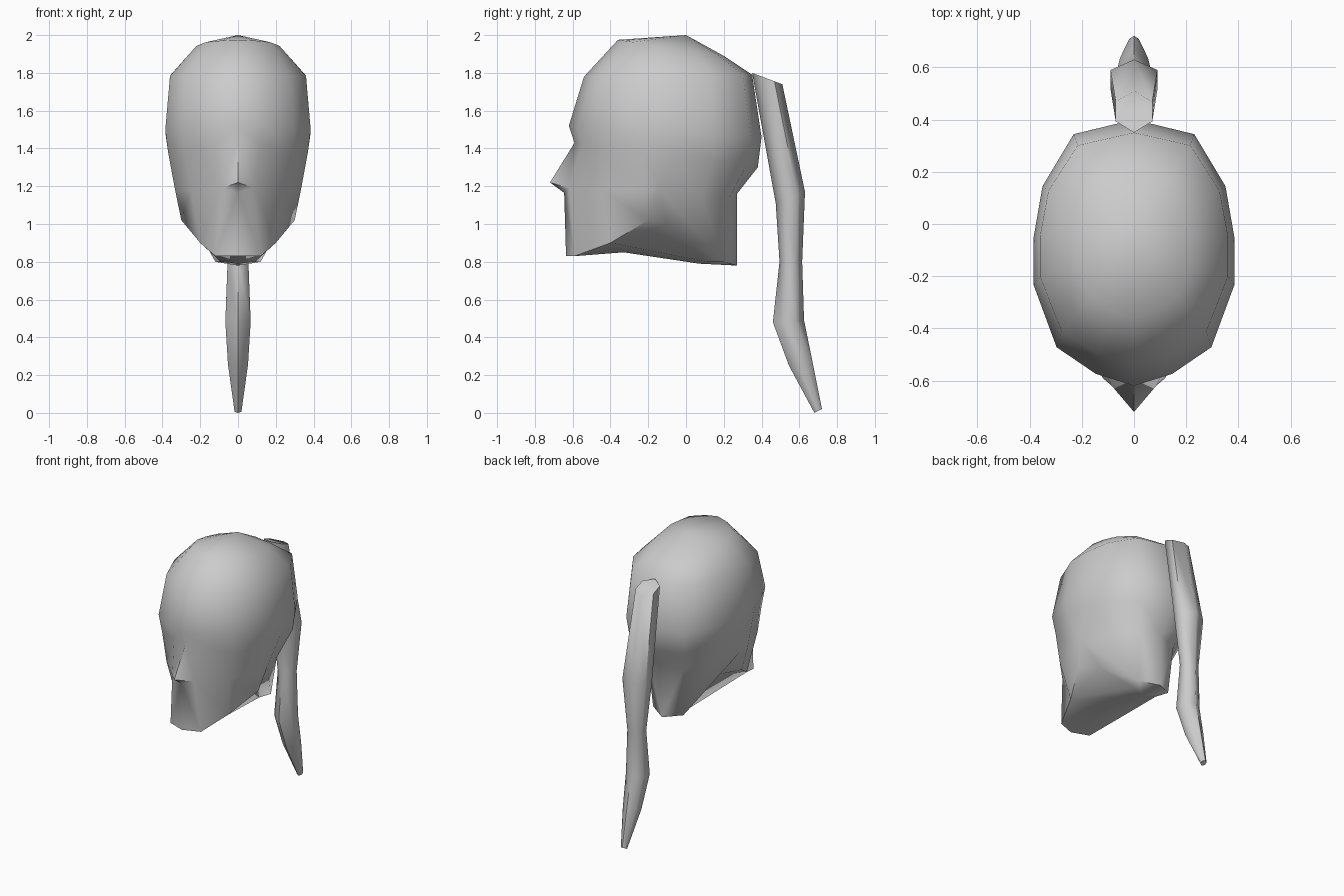
import bpy, bmesh
from mathutils import Vector

if "Cube" in bpy.data.objects:
    bpy.data.objects.remove(bpy.data.objects["Cube"])


def finish(name, bm, angle):
    bmesh.ops.remove_doubles(bm, verts=bm.verts, dist=0.0005)
    bmesh.ops.recalc_face_normals(bm, faces=bm.faces)
    mesh = bpy.data.meshes.new(name)
    bm.to_mesh(mesh)
    bm.free()
    ob = bpy.data.objects.new(name, mesh)
    bpy.context.collection.objects.link(ob)
    bpy.ops.object.select_all(action='DESELECT')
    ob.select_set(True)
    bpy.context.view_layer.objects.active = ob
    bpy.ops.object.shade_smooth_by_angle(angle=angle)
    return ob


# Half outline of the skull seen from above, front to back
TX = [0, .38, .77, 1, 1, .91, .6, 0]
TY = [0, .045, .145, .38, .555, .75, .945, 1]


def skull_row(w, yf, yb, zf, zb):
    return [(w * x, yf + (yb - yf) * t, zf + (zb - zf) * t) for x, t in zip(TX, TY)]


# Skull rows from crown to temples, then the eye row and nose row
apex = (0, 0, 2.0)
rows = [
    skull_row(.22, -.36, .20, 1.975, 1.89),
    skull_row(.36, -.54, .35, 1.78, 1.79),
    skull_row(.385, -.62, .40, 1.52, 1.46),
    [(0, -.59, 1.43), (.12, -.55, 1.42), (.28, -.455, 1.38), (.37, -.22, 1.38),
     (.37, -.05, 1.38), (.335, .14, 1.34), (.22, .32, 1.31), (0, .38, 1.30)],
    [(0, -.72, 1.22), (.085, -.62, 1.19), (.25, -.45, 1.18), (.333, -.22, 1.18),
     (.33, -.14, 1.18), (.25, .08, 1.14), (.14, .23, 1.14), (0, .27, 1.16)],
]
F = rows[-1]
# Jaw line, underside and neck
lip = (0, -.645, 1.165)
H = [(0, -.635, .83), (.12, -.59, .83), (.2, -.4, .9), (.3, -.2, 1.02)]
under = (0, -.33, .85)
J = (.2, -.1, 1.0)
N = [(0, .07, .79), (.09, .11, .80), (.12, .2, .80), (0, .27, .78)]

faces = [(apex, rows[0][i], rows[0][i + 1]) for i in range(7)]
for a, b in zip(rows, rows[1:]):
    faces += [(a[i], b[i], b[i + 1], a[i + 1]) for i in range(7)]
faces += [
    (F[0], lip, F[1]), (lip, H[0], H[1], F[1]), (F[1], H[1], H[2], F[2]),
    (F[2], H[2], H[3], F[3]), (F[3], H[3], F[4]),
    (H[0], under, H[1]), (H[1], under, H[2]), (under, N[0], H[2]),
    (H[2], J, H[3]), (H[2], N[0], N[1], J), (H[3], J, F[4]), (J, N[1], N[2]),
    (J, N[2], F[4]), (F[4], N[2], F[5]), (F[5], N[2], F[6]),
    (F[6], N[2], N[3], F[7]), tuple(N),
]

# Head: both mirrored halves welded together
bm = bmesh.new()
for s in (1, -1):
    for f in faces:
        bm.faces.new([bm.verts.new((s * x, y, z)) for x, y, z in f])
finish("head", bm, 0.95)

# Ponytail: six-sided tube, sections as front y, z, back y, z, half width
sections = [
    (.35, 1.80, .51, 1.74, .07),
    (.475, 1.11, .63, 1.17, .09),
    (.495, .80, .615, .80, .055),
    (.46, .48, .625, .49, .067),
    (.545, .25, .67, .27, .053),
    (.68, 0, .72, .02, .018),
]
bm = bmesh.new()
rings = []
for yf, zf, yb, zb, w in sections:
    front, back = Vector((0, yf, zf)), Vector((0, yb, zb))
    rings.append([bm.verts.new(front.lerp(back, t) + Vector((s * w, 0, 0)))
                  for t, s in ((0, 0), (.27, 1), (.74, 1), (1, 0), (.74, -1), (.27, -1))])
for a, b in zip(rings, rings[1:]):
    for i in range(6):
        j = (i + 1) % 6
        bm.faces.new((a[i], a[j], b[j], b[i]))
bm.faces.new(rings[0])
bm.faces.new(rings[-1])
finish("ponytail", bm, 1.1)
